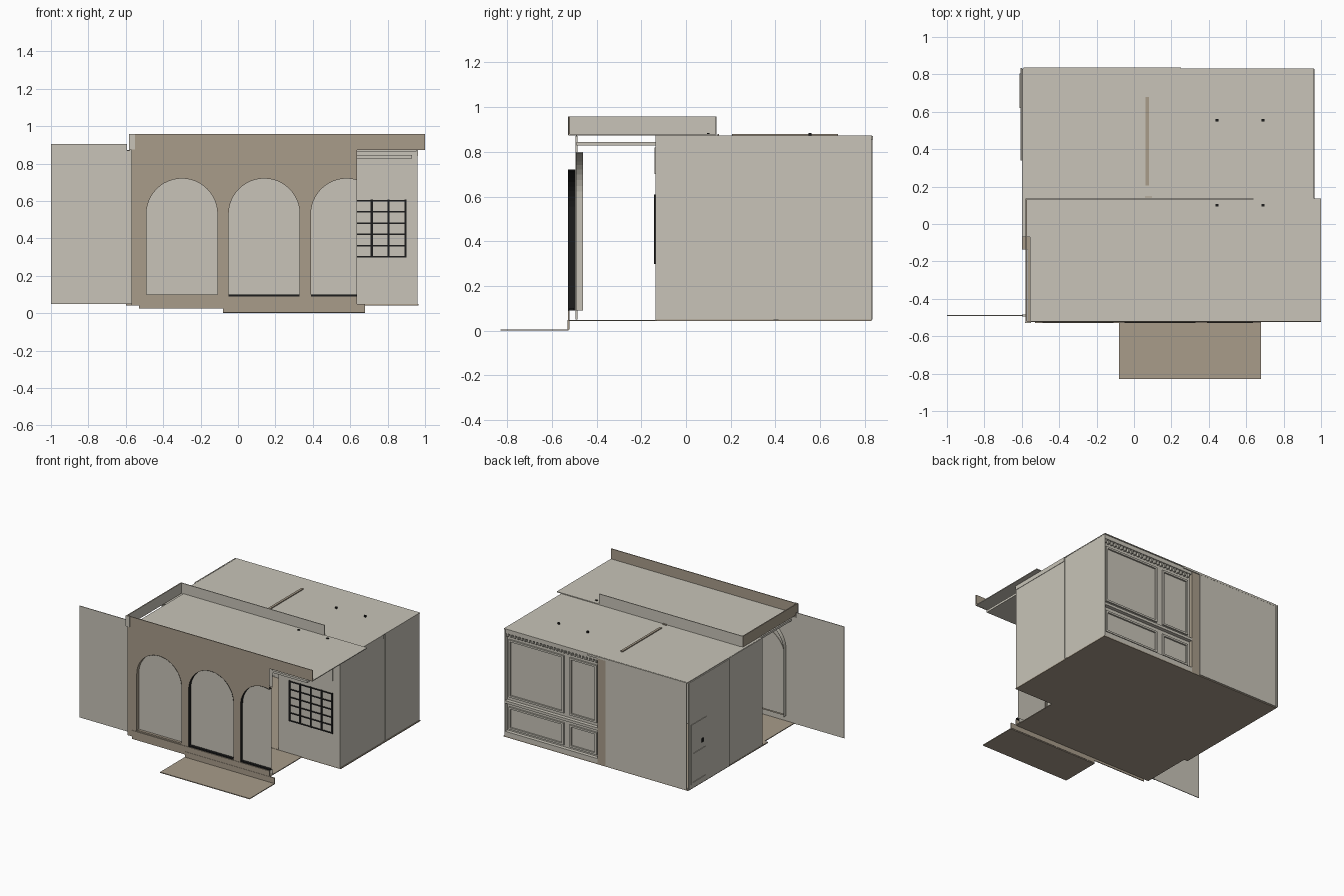
import bpy, bmesh, math

if "Cube" in bpy.data.objects:
    bpy.data.objects.remove(bpy.data.objects["Cube"])


def material(name, r, g, b):
    m = bpy.data.materials.new(name)
    m.diffuse_color = (r, g, b, 1)
    m.use_nodes = True
    m.node_tree.nodes["Principled BSDF"].inputs["Base Color"].default_value = m.diffuse_color
    return m


GREY = material("warm grey", 0.578, 0.552, 0.479)
BROWN = material("tan brown", 0.392, 0.332, 0.254)
BLACK = material("black", 0.012, 0.012, 0.012)


def mesh(name, faces, mat):
    """Object from a list of polygons, each a list of points."""
    bm = bmesh.new()
    for f in faces:
        bm.faces.new([bm.verts.new(p) for p in f])
    bmesh.ops.remove_doubles(bm, verts=bm.verts, dist=1e-5)
    me = bpy.data.meshes.new(name)
    bm.to_mesh(me)
    bm.free()
    me.materials.append(mat)
    ob = bpy.data.objects.new(name, me)
    bpy.context.collection.objects.link(ob)
    return ob


def box(name, x0, x1, y0, y1, z0, z1, mat):
    bm = bmesh.new()
    bmesh.ops.create_cube(bm, size=1)
    for v in bm.verts:
        v.co = (x1 if v.co.x > 0 else x0, y1 if v.co.y > 0 else y0, z1 if v.co.z > 0 else z0)
    me = bpy.data.meshes.new(name)
    bm.to_mesh(me)
    bm.free()
    me.materials.append(mat)
    ob = bpy.data.objects.new(name, me)
    bpy.context.collection.objects.link(ob)
    return ob


END = 0.635          # right end of the arcade
SILL, SPRING = 0.09, 0.53


def arch_line(cx, r, spring, sill=SILL, n=24):
    """Arch outline from left foot to right foot, cut at the arcade end."""
    pts = [(cx - r, sill)]
    for i in range(n + 1):
        a = math.pi * (1 - i / n)
        x = cx + r * math.cos(a)
        if x > END:
            pts.append((END, spring + math.sqrt(r * r - (END - cx) ** 2)))
            return pts
        pts.append((x, spring + r * math.sin(a)))
    pts.append((cx + r, sill))
    return pts


CENTRES = (-0.30, 0.14, 0.58)


def arcade(name, y, r, spring, left, bottom, top, mat):
    """Flat wall with the three arched openings."""
    faces, x = [], left

    def quad(a, za, b, zb):
        faces.append([(a, y, za), (b, y, zb), (b, y, top), (a, y, top)])

    for c in CENTRES:
        quad(x, SILL, c - r, SILL)
        p = [q for q in arch_line(c, r, spring) if q[1] > SILL]
        for (a, za), (b, zb) in zip(p, p[1:]):
            quad(a, za, b, zb)
        x = min(c + r, END)
    faces.append([(left, y, bottom), (END, y, bottom), (END, y, SILL), (left, y, SILL)])
    return mesh(name, faces, mat)


def strip(name, line, y0, y1, mat):
    return mesh(name, [[(a, y0, c), (b, y0, d), (b, y1, d), (a, y1, c)]
                       for (a, c), (b, d) in zip(line, line[1:])], mat)


# Arcade front and inner lining
arcade("arcade_front", -0.525, 0.19, SPRING, -0.57, 0.045, 0.88, BROWN)
arcade("arcade_lining", -0.492, 0.195, SPRING, -0.58, 0.05, 0.875, GREY)
for i, c in enumerate(CENTRES):
    line = arch_line(c, 0.19, SPRING)
    strip("arch_reveal", line, -0.527, -0.495, BROWN if i == 0 else BLACK)
    strip("inner_arch_casing", arch_line(c, 0.205, 0.595), -0.492, -0.46, GREY)
    poly = [(x, -0.500, z) for x, z in line]
    if line[-1][1] > SILL:
        poly.append((END, -0.500, SILL))
    mesh("arch_pane", [poly], GREY)
    # arch threshold
    box("arch_threshold", c - 0.19, min(c + 0.19, END), -0.522, -0.502, 0.09, 0.1,
        BROWN if i == 0 else BLACK)
box("arcade_base", -0.53, END, -0.528, -0.522, 0.025, 0.09, BROWN)
box("left_jamb", -0.60, -0.578, -0.495, -0.485, 0.05, 0.87, GREY)

# Side screen panel
box("side_panel", -1.0, -0.593, -0.492, -0.487, 0.05, 0.905, GREY)

# Step
box("step_riser", -0.08, 0.68, -0.53, -0.522, 0.006, 0.048, BROWN)
box("step_plate", -0.08, 0.68, -0.83, -0.525, 0.0, 0.006, BROWN)

# Floors
box("porch_floor", -0.57, END, -0.525, -0.135, 0.042, 0.048, BROWN)
box("main_floor", -0.60, 0.965, -0.135, 0.83, 0.042, 0.05, BROWN)

# Roofs and parapet
box("main_roof", -0.595, 0.962, -0.07, 0.832, 0.866, 0.872, GREY)
box("porch_roof", -0.555, 1.0, -0.522, 0.137, 0.873, 0.879, GREY)
box("parapet_front", -0.575, 1.0, -0.525, -0.519, 0.872, 0.957, BROWN)
box("parapet_left", -0.579, -0.573, -0.525, 0.137, 0.875, 0.957, BROWN)
box("parapet_left_face", -0.573, -0.571, -0.519, 0.131, 0.879, 0.957, GREY)
box("parapet_back", -0.575, 0.64, 0.131, 0.137, 0.875, 0.957, GREY)
box("parapet_corner", -0.582, -0.55, -0.529, -0.525, 0.875, 0.957, GREY)
box("porch_soffit", -0.55, 0.93, -0.49, -0.135, 0.828, 0.845, GREY)
box("roof_rail", 0.062, 0.08, 0.205, 0.68, 0.872, 0.879, BROWN)
box("roof_rail_stop", 0.06, 0.095, 0.142, 0.148, 0.872, 0.88, BROWN)
for x in (0.445, 0.69):
    for y in (0.10, 0.555):
        box("roof_peg", x - 0.008, x + 0.008, y - 0.006, y + 0.006, 0.87, 0.884, BLACK)

# Front room walls
box("window_wall", 0.44, 0.96, -0.137, -0.131, 0.05, 0.868, GREY)
box("inner_porch_wall", -0.57, 0.25, -0.07, -0.064, 0.05, 0.868, GREY)
box("wall_band", 0.52, 0.9, -0.142, -0.137, 0.7, 0.82, GREY)

# Barred window
for i in range(5):
    x = 0.535 + i * 0.09
    box("window_upright", x - 0.006, x + 0.006, -0.143, -0.137, 0.297, 0.608, BLACK)
for i in range(6):
    z = 0.302 + i * 0.06
    box("window_crossbar", 0.53, 0.9, -0.144, -0.138, z - 0.004, z + 0.004, BLACK)

# Right wall in two lengths with a seam strip
box("right_wall_front", 0.954, 0.96, -0.137, 0.392, 0.048, 0.872, GREY)
box("right_wall_back", 0.954, 0.96, 0.415, 0.83, 0.048, 0.872, GREY)
box("right_wall_seam", 0.95, 0.956, 0.388, 0.42, 0.048, 0.872, GREY)
box("right_wall_cornice", 0.96, 0.963, -0.137, 0.39, 0.84, 0.872, GREY)

# Left wall and its small door frame
box("left_wall_front", -0.598, -0.592, -0.07, 0.34, 0.05, 0.87, GREY)
box("left_wall_back", -0.608, -0.6, 0.34, 0.835, 0.05, 0.87, GREY)
for y in (0.62, 0.79):
    box("door_upright", -0.612, -0.608, y, y + 0.015, 0.08, 0.54, GREY)
for z in (0.08, 0.3, 0.525):
    box("door_rail", -0.612, -0.608, 0.62, 0.805, z, z + 0.015, GREY)
box("door_handle", -0.613, -0.608, 0.66, 0.68, 0.36, 0.39, BLACK)

# Back wall: plain sheet on one half, panelling on the other
box("plain_back_sheet", -0.59, 0.1, 0.829, 0.835, 0.05, 0.855, GREY)
box("back_header", -0.59, 0.25, 0.828, 0.836, 0.855, 0.87, GREY)
box("back_post", 0.10, 0.17, 0.78, 0.83, 0.05, 0.868, BROWN)
box("panelled_back_wall", 0.14, 0.957, 0.796, 0.802, 0.05, 0.868, GREY)
for name, z0, z1, y in (("back_skirting", 0.05, 0.085, 0.83), ("back_rail", 0.3, 0.32, 0.83),
                        ("back_cornice", 0.835, 0.868, 0.825)):
    box(name, 0.17, 0.957, 0.8, y, z0, z1, GREY)
for x0, x1 in ((0.19, 0.42), (0.47, 0.935)):
    for z0, z1 in ((0.1, 0.27), (0.345, 0.785)):
        for x in (x0, x1 - 0.014):
            box("panel_stile", x, x + 0.014, 0.8, 0.814, z0, z1, GREY)
        for z in (z0, z1 - 0.014):
            box("panel_rail", x0, x1, 0.8, 0.814, z, z + 0.014, GREY)
for i in range(26):
    x = 0.185 + i * 0.03
    box("back_dentil", x, x + 0.014, 0.8, 0.82, 0.81, 0.835, GREY)
